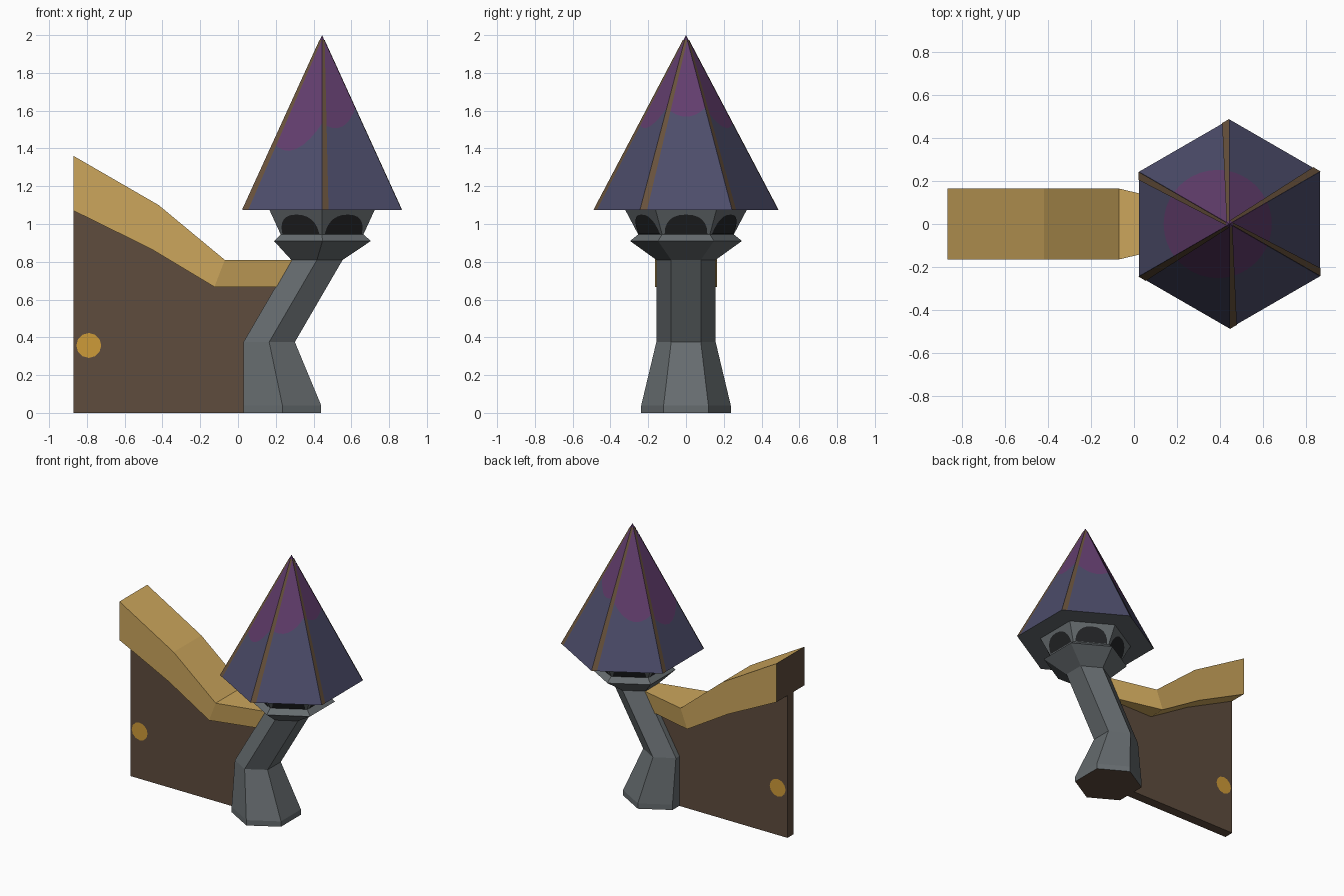
import bpy, bmesh, math
from mathutils import Vector

if "Cube" in bpy.data.objects:
    bpy.data.objects.remove(bpy.data.objects["Cube"])


def material(name, r, g, b):
    lin = lambda c: ((c / 255 + 0.055) / 1.055) ** 2.4
    m = bpy.data.materials.new(name)
    m.diffuse_color = (lin(r), lin(g), lin(b), 1)
    m.use_nodes = True
    m.node_tree.nodes["Principled BSDF"].inputs["Base Color"].default_value = m.diffuse_color
    return m


STONE = material("grey stone", 102, 108, 111)
SLATE = material("blue slate", 77, 77, 107)
PURPLE = material("purple slate", 99, 62, 110)
RIB = material("rib brown", 104, 82, 60)
WOOD = material("dark wood", 94, 76, 61)
OCHRE = material("ochre coping", 204, 166, 92)
ORANGE = material("orange knob", 206, 155, 56)
DARK = material("dark opening", 36, 37, 39)


def build(name, faces, mats, fix=True):
    """faces: list of (points, material index)"""
    bm = bmesh.new()
    for pts, mi in faces:
        bm.faces.new([bm.verts.new(p) for p in pts]).material_index = mi
    bmesh.ops.remove_doubles(bm, verts=bm.verts, dist=1e-5)
    if fix:
        bmesh.ops.recalc_face_normals(bm, faces=bm.faces)
    me = bpy.data.meshes.new(name)
    bm.to_mesh(me)
    bm.free()
    for m in mats:
        me.materials.append(m)
    ob = bpy.data.objects.new(name, me)
    bpy.context.collection.objects.link(ob)
    return ob


def hexagon(cx, z, r):
    return [Vector((cx + r * math.cos(math.radians(60 * k - 30)),
                    r * math.sin(math.radians(60 * k - 30)), z)) for k in range(6)]


def bridge(rings):
    """Quads between consecutive rings of equal length"""
    out = []
    for a, b in zip(rings, rings[1:]):
        n = len(a)
        out += [([a[k], a[(k + 1) % n], b[(k + 1) % n], b[k]], 0) for k in range(n)]
    return out


# Crooked pillar with a wooden bottom face
pillar = [hexagon(*s) for s in [(.235, 0, .237), (.235, .04, .237),
                                (.165, .375, .157), (.418, .81, .157)]]
build("crooked_pillar", bridge(pillar) + [(pillar[0][::-1], 1), (pillar[-1], 0)], [STONE, WOOD])

# Flared lantern room on the pillar
room = [hexagon(*s) for s in [(.418, .81, .157), (.447, .91, .296),
                              (.445, .945, .253), (.445, 1.075, .322)]]
build("lantern_room", bridge(room) + [(room[0][::-1], 0), (room[-1], 0)], [STONE])

# Arched openings, one on each side of the room
arches = []
for k in range(6):
    a, b = room[2][k], room[2][(k + 1) % 6]
    c, d = room[3][k], room[3][(k + 1) % 6]
    u, v = (b - a).normalized(), (c + d - a - b) / 2
    base = (a + b) / 2 + u.cross(v).normalized() * .004
    arc = [math.pi * i / 12 for i in range(13)]
    arches.append(([base + u * .113 * math.copysign(abs(math.cos(t)) ** .85, math.cos(t))
                    + v * (.03 + .79 * math.sin(t) ** .85 if 0 < i < 12 else .03)
                    for i, t in enumerate(arc)], 0))
build("arched_openings", arches, [DARK], fix=False)

# Pointed roof: purple where it lies inside a round patch seen from above
apex = Vector((.445, 0, 2))
eave = hexagon(.445, 1.075, .487)
STEPS, OFF, RAD = 8, .055, .252
roof, ribs = [(eave[::-1], 2)], []
rim = [eave[k].lerp(eave[(k + 1) % 6], i / STEPS) for k in range(6) for i in range(STEPS)]
split = []
for p in rim:
    d = Vector((p.x - apex.x, p.y))
    e = d.normalized().x * OFF
    r = -e + math.sqrt(e * e - OFF ** 2 + RAD ** 2)
    split.append(apex.lerp(p, r / d.length))
roof = [(rim[::-1], 2)] + bridge([rim, split])
for i in range(len(rim)):
    roof.append(([split[i], split[(i + 1) % len(rim)], apex], 1))
build("pointed_roof", roof, [SLATE, PURPLE, STONE])

# Roof ribs: thin strips along one side of every hip
for k in range(6):
    a, b = eave[k], eave[(k + 1) % 6]
    u = (b - a).normalized()
    n = u.cross(apex - a).normalized() * .003
    top = apex.lerp(a, .03)
    ribs.append(([a + n, a + u * .038 + n, top + u * .014 + n, top + n], 0))
build("roof_ribs", ribs, [RIB], fix=False)

# Wooden wall panel
outline = [(-.87, 0), (.1, 0), (.1, .375), (.25, .69), (-.125, .69), (-.46, .88), (-.87, 1.09)]
sides = [[Vector((x, y, z)) for x, z in outline] for y in (-.037, .037)]
build("wall_panel", bridge(sides) + [(s, 0) for s in sides], [WOOD])

# Sloping coping along the wall: (top x, top z, bottom x, bottom z, half width)
sections = [(-.87, 1.36, -.87, 1.07, .165), (-.42, 1.10, -.46, .868, .165),
            (-.07, .81, -.125, .667, .165), (.29, .81, .21, .667, .08)]
cap = [[Vector((tx, -w, tz)), Vector((tx, w, tz)), Vector((bx, w, bz)), Vector((bx, -w, bz))]
       for tx, tz, bx, bz, w in sections]
build("wall_coping", bridge(cap) + [(cap[0], 1), (cap[-1], 0)], [OCHRE, WOOD])

# Round knob discs on both faces of the panel
discs = []
for s in (-1, 1):
    ring = [Vector((-.79 - s * .066 * math.cos(math.tau * i / 12), s * .040,
                    .357 + .066 * math.sin(math.tau * i / 12))) for i in range(12)]
    discs.append((ring, 0))
build("knob_discs", discs, [ORANGE], fix=False)
